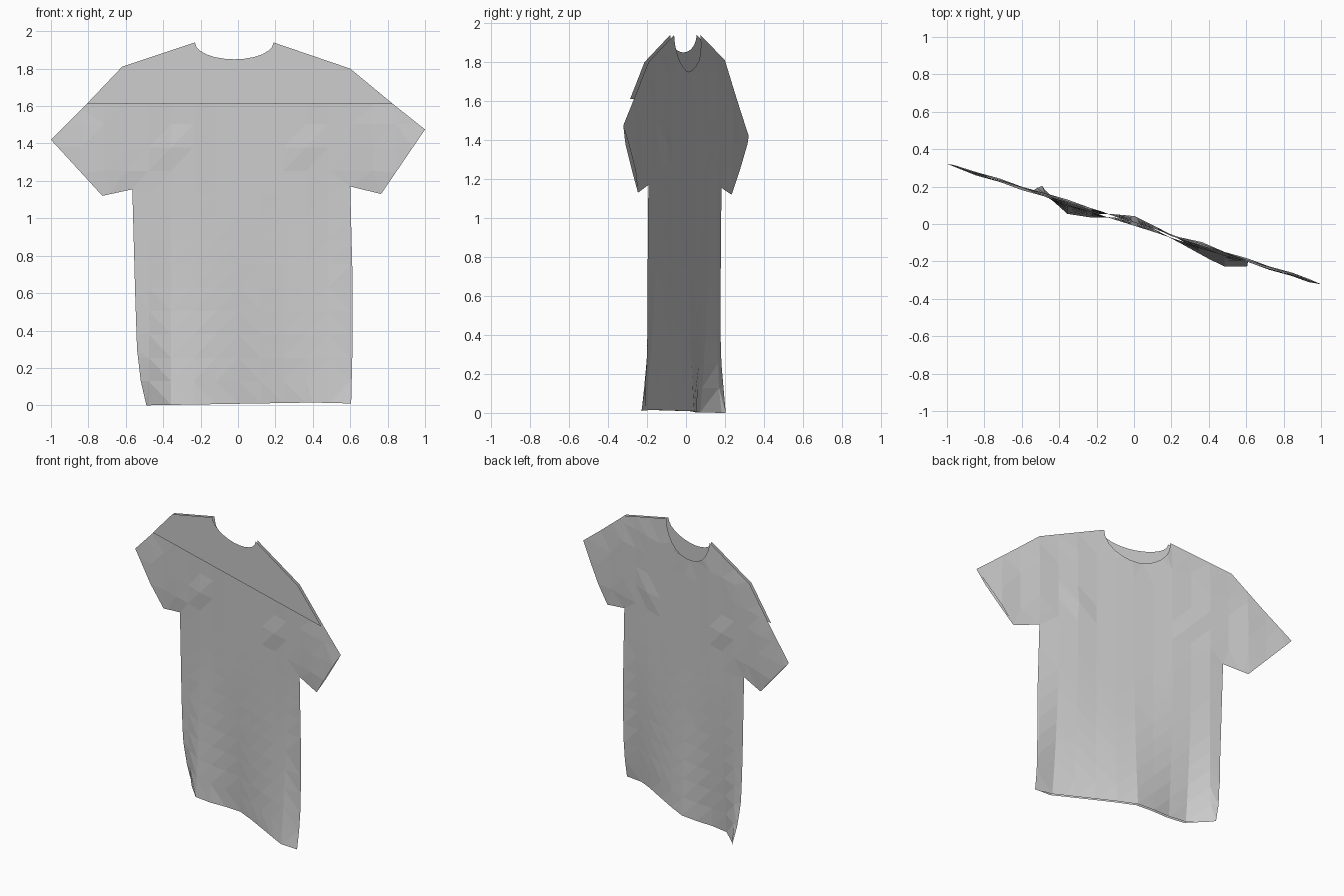
import bpy, bmesh, math
from mathutils import Vector

if "Cube" in bpy.data.objects:
    bpy.data.objects.remove(bpy.data.objects["Cube"])

SLOPE = -0.322      # the shirt hangs turned about z
SEAM = 1.61         # lower edge of the shoulder yoke

# outline in front view, right shoulder round to left shoulder
OUTLINE = [(0.19, 1.94), (0.60, 1.80), (0.83, 1.61), (1.0, 1.475), (0.765, 1.13),
           (0.60, 1.17), (0.612, 0.7), (0.612, 0.3), (0.605, 0.01), (0.4, 0.015),
           (-0.49, 0.0), (-0.52, 0.13), (-0.54, 0.30), (-0.55, 0.6), (-0.565, 1.155),
           (-0.725, 1.12), (-1.0, 1.42), (-0.81, 1.61), (-0.62, 1.81), (-0.23, 1.94)]

# sideways wave of the hem: x, offset in y
WAVE = [(-0.5, 0.06), (-0.42, -0.052), (-0.27, -0.046), (-0.15, 0.0), (0.0, 0.035),
        (0.2, 0.0), (0.36, -0.043), (0.48, -0.062), (0.61, -0.035)]


def lerp_table(table, x):
    if x <= table[0][0]:
        return table[0][1]
    for (x0, y0), (x1, y1) in zip(table, table[1:]):
        if x <= x1:
            return y0 + (y1 - y0) * (x - x0) / (x1 - x0)
    return table[-1][1]


def edge_distance(x, z):
    # distance to the closed side, sleeve and shoulder edges
    best = 9.0
    p = Vector((x, z))
    n = len(OUTLINE)
    for i in range(n - 1):
        if i in (3, 8, 9, 15):      # sleeve openings and hem are open
            continue
        a, b = Vector(OUTLINE[i]), Vector(OUTLINE[i + 1])
        t = max(0, min(1, (p - a).dot(b - a) / (b - a).length_squared))
        best = min(best, (p - a - (b - a) * t).length)
    return best


def cloth_y(x, z, side):
    mid = abs(x - 0.05) < 0.5
    fade = max(0.0, 1 - z / 1.1) ** (2 if mid else 7)
    y = SLOPE * x + lerp_table(WAVE, x) * fade
    bulge = min(1.0, edge_distance(x, z) / 0.12)
    y += side * 0.009 * bulge
    # soft vertical folds and the slanting chest creases
    y += 0.003 * bulge * math.sin(x * 24)
    if 1.25 < z < 1.6:
        crease = abs(abs(x) - (0.26 + (1.6 - z) * 0.45))
        y += side * 0.01 * max(0, 1 - crease / 0.05)
    return y


def make_sheet(name, neck_z, side, z_low, z_high, offset=0.0):
    bm = bmesh.new()
    pts = list(OUTLINE)
    # scooped neckline
    for i in range(1, 12):
        a = math.pi * (1 - i / 12)
        pts.append((-0.02 + 0.21 * math.cos(a), 1.94 - (1.94 - neck_z) * math.sin(a)))
    bm.faces.new([bm.verts.new((x, 0, z)) for x, z in pts])

    def cut(co, no, **kw):
        geom = bm.verts[:] + bm.edges[:] + bm.faces[:]
        bmesh.ops.bisect_plane(bm, geom=geom, dist=1e-5, plane_co=co, plane_no=no, **kw)

    cut((0, 0, z_low), (0, 0, 1), clear_inner=True)
    cut((0, 0, z_high), (0, 0, 1), clear_outer=True)
    # coarse cloth grid
    for i in range(-7, 8):
        cut((i * 0.12 + 0.003, 0, 0), (1, 0, 0))
    for i in range(1, 15):
        cut((0, 0, i * 0.125 + 0.004), (0, 0, 1))
    bmesh.ops.triangulate(bm, faces=bm.faces[:])
    for v in bm.verts:
        x, _, z = v.co
        v.co.y = (SLOPE * x + offset) if offset else cloth_y(x, z, side)
    bm.normal_update()
    for f in bm.faces:
        if f.normal.y * side < 0:
            f.normal_flip()
    me = bpy.data.meshes.new(name)
    bm.to_mesh(me)
    bm.free()
    ob = bpy.data.objects.new(name, me)
    bpy.context.collection.objects.link(ob)
    return ob


# low-necked panel, opposite panel below the seam, and the raised flat yoke
make_sheet("low_neck_panel", 1.75, 1, -1, 3)
make_sheet("lower_panel", 1.85, -1, -1, SEAM)
make_sheet("shoulder_yoke", 1.85, -1, SEAM, 3, offset=-0.02)
